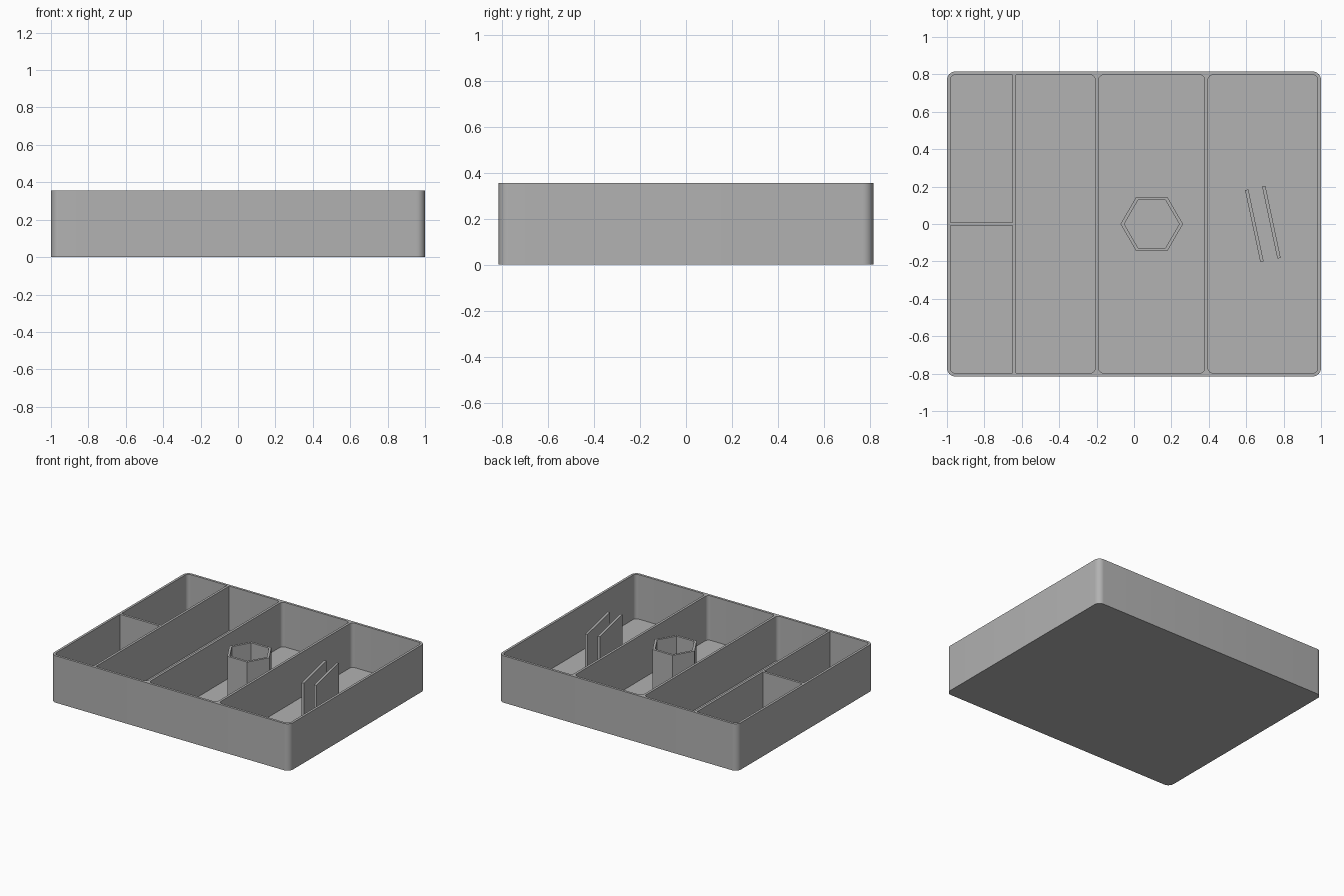
import bpy, bmesh, math
from mathutils import Matrix, Vector

cube = bpy.data.objects.get("Cube")
if cube:
    bpy.data.objects.remove(cube, do_unlink=True)

HEIGHT, FLOOR, WALL = 0.355, 0.018, 0.018
HALF_X, HALF_Y = 1.0, 0.815
IN_X, IN_Y = HALF_X - WALL, HALF_Y - WALL

grey = bpy.data.materials.new("plain grey")
grey.use_nodes = True
colour = (0.445, 0.445, 0.445, 1)
grey.diffuse_color = colour
grey.node_tree.nodes["Principled BSDF"].inputs["Base Color"].default_value = colour


def make_object(name, bm):
    bmesh.ops.recalc_face_normals(bm, faces=bm.faces)
    mesh = bpy.data.meshes.new(name)
    bm.to_mesh(mesh)
    bm.free()
    mesh.materials.append(grey)
    obj = bpy.data.objects.new(name, mesh)
    bpy.context.collection.objects.link(obj)
    return obj


def block(name, x0, x1, y0, y1, z0, z1, radius=0, turn=0):
    """Box turned about its middle, with optional rounded upright edges."""
    bm = bmesh.new()
    bmesh.ops.create_cube(bm, size=1)
    bmesh.ops.scale(bm, vec=(x1 - x0, y1 - y0, z1 - z0), verts=bm.verts)
    if radius:
        upright = [e for e in bm.edges
                   if abs(e.verts[0].co.z - e.verts[1].co.z) > 0.01]
        bmesh.ops.bevel(bm, geom=upright, offset=radius, segments=8,
                        profile=0.5, affect='EDGES')
    middle = Vector((x0 + x1, y0 + y1, z0 + z1)) / 2
    bm.transform(Matrix.Translation(middle) @ Matrix.Rotation(turn, 4, 'Z'))
    return make_object(name, bm)


# Tray body with three rounded compartments cut out of it
tray = block("tray_body", -HALF_X, HALF_X, -HALF_Y, HALF_Y, 0, HEIGHT, 0.045)
for x0, x1 in ((-IN_X, -0.207), (-0.189, 0.378), (0.396, IN_X)):
    cutter = block("compartment_cutter", x0, x1, -IN_Y, IN_Y, FLOOR, HEIGHT + 0.1, 0.027)
    cutter.hide_render = True
    cut = tray.modifiers.new("compartment", 'BOOLEAN')
    cut.operation, cut.solver, cut.object = 'DIFFERENCE', 'EXACT', cutter
    bpy.context.view_layer.objects.active = tray
    bpy.ops.object.modifier_apply(modifier=cut.name)
    bpy.data.objects.remove(cutter, do_unlink=True)

bpy.ops.object.select_all(action='DESELECT')
tray.select_set(True)
bpy.context.view_layer.objects.active = tray
bpy.ops.object.shade_smooth_by_angle(angle=math.radians(30))

# Thin dividers in the left-hand compartment
block("long_divider", -0.65, -0.632, -IN_Y, IN_Y, FLOOR, HEIGHT)
block("cross_divider", -IN_X, -0.65, -WALL / 2, WALL / 2, FLOOR, HEIGHT)

# Hexagonal tube holder
bm = bmesh.new()
rings = []
for radius, z in ((0.167, FLOOR), (0.167, HEIGHT), (0.147, HEIGHT), (0.147, FLOOR)):
    rings.append([bm.verts.new((0.095 + radius * math.cos(i * math.pi / 3),
                                radius * math.sin(i * math.pi / 3), z))
                  for i in range(6)])
for k in range(4):
    a, b = rings[k], rings[(k + 1) % 4]
    for i in range(6):
        j = (i + 1) % 6
        bm.faces.new((a[i], a[j], b[j], b[i]))
make_object("hexagonal_holder", bm)

# Pair of slanted slats
tilt = math.radians(12)
for side, name in ((-1, "inner_slat"), (1, "outer_slat")):
    cx = 0.689 + side * 0.0465 * math.cos(tilt)
    cy = side * 0.0465 * math.sin(tilt)
    block(name, cx - 0.009, cx + 0.009, cy - 0.197, cy + 0.197, FLOOR, HEIGHT, turn=tilt)
